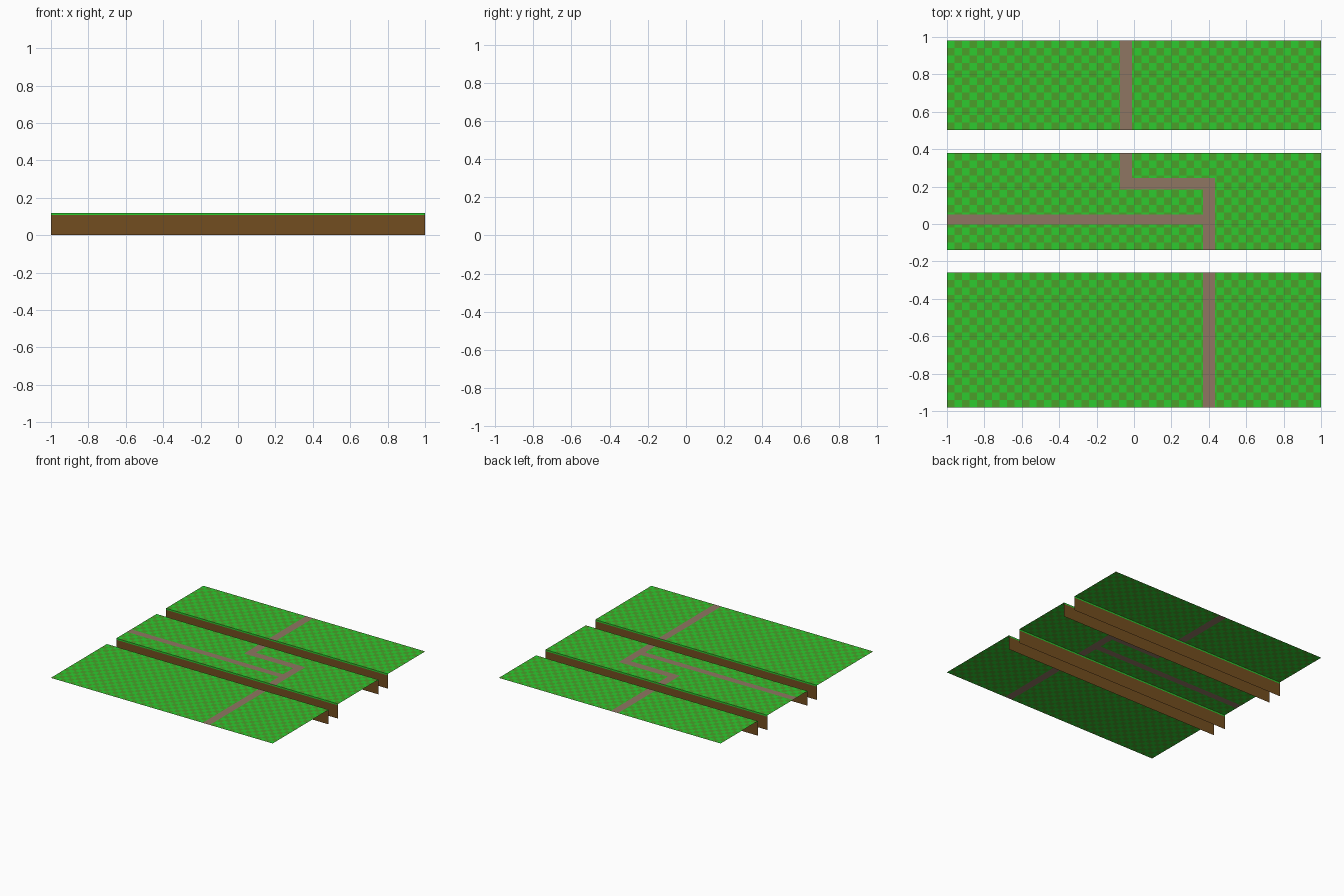
import bpy

if "Cube" in bpy.data.objects:
    bpy.data.objects.remove(bpy.data.objects["Cube"])

TOP, TURF, CELL = 0.12, 0.108, 0.04


def material(name, rgb):
    mat = bpy.data.materials.new(name)
    mat.diffuse_color = (*rgb, 1)
    mat.use_nodes = True
    mat.node_tree.nodes["Principled BSDF"].inputs["Base Color"].default_value = mat.diffuse_color
    return mat


LIGHT = material("light_grass", (0.026, 0.60, 0.028))
DARK = material("dark_grass", (0.07, 0.35, 0.023))
DIRT = material("path_dirt", (0.275, 0.181, 0.122))
EARTH = material("bank_earth", (0.17, 0.075, 0.014))

# Path segments: x0, x1, y0, y1
PATHS = [
    (-0.075, -0.01, 0.185, 0.982),
    (-0.075, 0.433, 0.185, 0.247),
    (0.37, 0.433, -0.982, 0.247),
    (-1.0, 0.433, -0.002, 0.052),
]


def make_object(name, verts, faces, mats, slots):
    mesh = bpy.data.meshes.new(name)
    mesh.from_pydata(verts, [], faces)
    for mat in mats:
        mesh.materials.append(mat)
    mesh.polygons.foreach_set("material_index", slots)
    mesh.update()
    obj = bpy.data.objects.new(name, mesh)
    bpy.context.collection.objects.link(obj)
    return obj


def ground(name, y0, y1, rows):
    """Chequered lawn sheet, also split along the path edges."""
    step = (y1 - y0) / rows
    xs = {round(-1 + i * CELL, 4) for i in range(51)}
    ys = {round(y0 + j * step, 4) for j in range(rows + 1)}
    for a, b, c, d in PATHS:
        xs |= {a, b}
        ys |= {v for v in (c, d) if y0 < v < y1}
    xs, ys = sorted(xs), sorted(ys)
    verts = [(x, y, TOP) for y in ys for x in xs]
    faces, slots, n = [], [], len(xs)
    for j in range(len(ys) - 1):
        for i in range(n - 1):
            k = j * n + i
            faces.append((k, k + 1, k + 1 + n, k + n))
            x, y = (xs[i] + xs[i + 1]) / 2, (ys[j] + ys[j + 1]) / 2
            if any(a < x < b and c < y < d for a, b, c, d in PATHS):
                slots.append(2)
            else:
                slots.append((int((x + 1) / CELL) + int((y1 - y) / step)) % 2)
    make_object(name, verts, faces, [LIGHT, DARK, DIRT], slots)


def bank(name, y, facing):
    """Vertical earth face with a thin turf lip, facing -y or +y."""
    verts = [(x * -facing, y, z) for z in (0, TURF, TOP) for x in (-1, 1)]
    make_object(name, verts, [(0, 1, 3, 2), (2, 3, 5, 4)], [EARTH, LIGHT], [0, 1])


# Three lawns
ground("back_lawn", 0.502, 0.982, 12)
ground("middle_lawn", -0.138, 0.38, 13)
ground("front_lawn", -0.982, -0.26, 18)

# Banks of the two open channels
bank("back_lawn_bank", 0.502, -1)
bank("middle_lawn_back_bank", 0.38, 1)
bank("middle_lawn_front_bank", -0.138, -1)
bank("front_lawn_bank", -0.26, 1)
